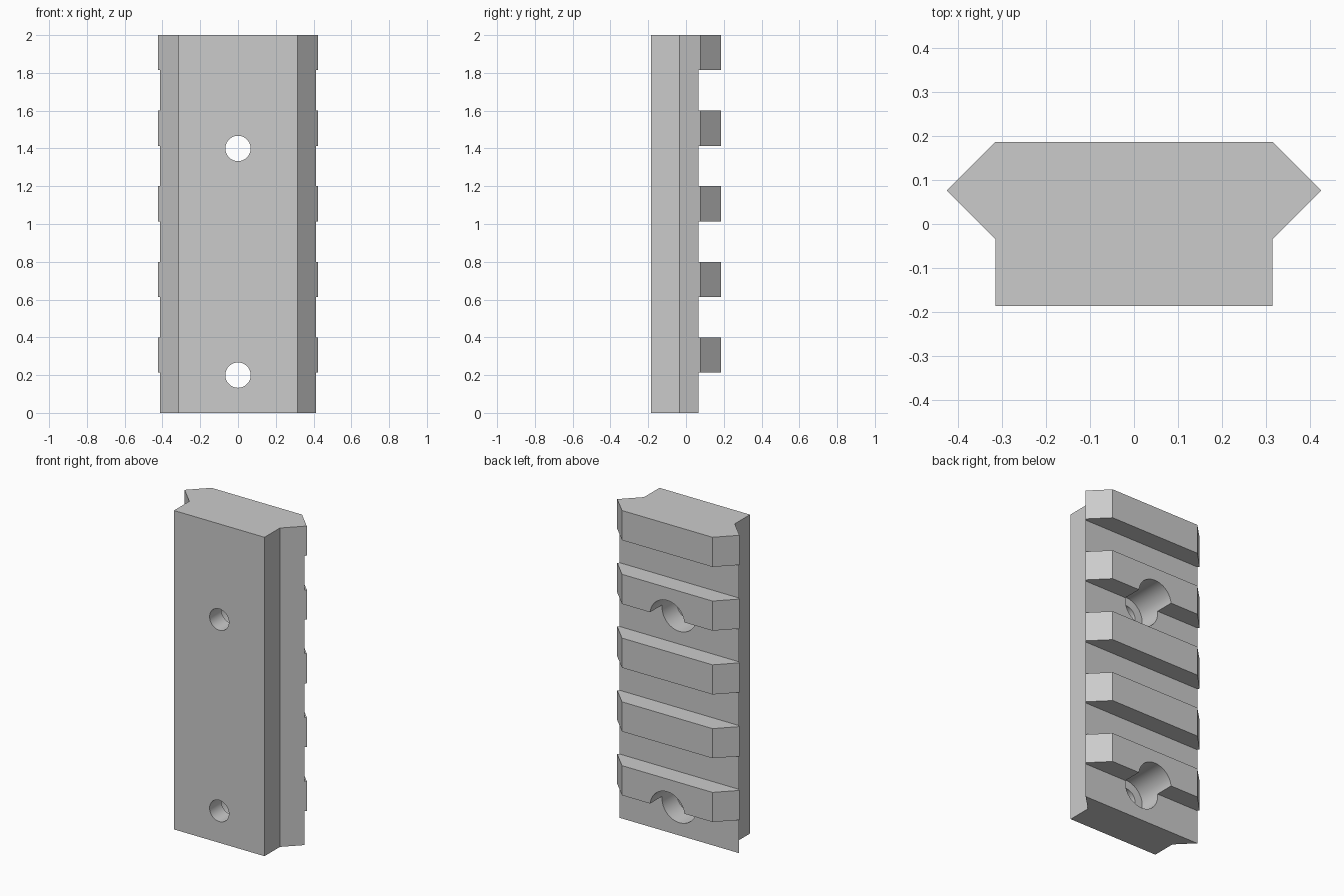
import bpy
import bmesh
import math
from mathutils import Matrix, Vector

if "Cube" in bpy.data.objects:
    bpy.data.objects.remove(bpy.data.objects["Cube"])

LENGTH, PITCH, SLOT = 2.0, 0.4, 0.214
BACK, FLOOR, FRONT = 0.186, 0.066, -0.186
HOLES = (0.2, 1.4)

grey = bpy.data.materials.new("plain grey")
grey.use_nodes = True
grey.diffuse_color = (0.6, 0.6, 0.6, 1)
grey.node_tree.nodes["Principled BSDF"].inputs["Base Color"].default_value = (0.6, 0.6, 0.6, 1)


def make_object(name, bm):
    bmesh.ops.recalc_face_normals(bm, faces=bm.faces)
    mesh = bpy.data.meshes.new(name)
    bm.to_mesh(mesh)
    bm.free()
    mesh.materials.append(grey)
    obj = bpy.data.objects.new(name, mesh)
    bpy.context.collection.objects.link(obj)
    return obj


def extrude_profile(name, half, height):
    """Extrude a half profile, mirrored across x, along z."""
    bm = bmesh.new()
    outline = half + [(-x, y) for x, y in reversed(half)]
    face = bm.faces.new([bm.verts.new((x, y, 0)) for x, y in outline])
    grown = bmesh.ops.extrude_face_region(bm, geom=[face])["geom"]
    verts = [v for v in grown if isinstance(v, bmesh.types.BMVert)]
    bmesh.ops.translate(bm, verts=verts, vec=(0, 0, height))
    return make_object(name, bm)


def cut(target, name, bm):
    cutter = make_object(name, bm)
    cutter.hide_render = True
    mod = target.modifiers.new(name, "BOOLEAN")
    mod.operation = "DIFFERENCE"
    mod.solver = "EXACT"
    mod.object = cutter
    bpy.context.view_layer.objects.active = target
    bpy.ops.object.modifier_apply(modifier=name)
    bpy.data.objects.remove(cutter)


# Rail with angled flanges
rail = extrude_profile("accessory_rail", [
    (0.314, FRONT), (0.314, -0.034), (0.424, 0.076), (0.314, BACK)], LENGTH)

# Cross slots, the lowest one open at the bottom end
slots = bmesh.new()
for i in range(5):
    bottom = i * PITCH - (0.1 if i == 0 else 0)
    top = i * PITCH + SLOT
    size = Vector((1.2, 0.3, top - bottom))
    place = Matrix.Translation((0, FLOOR + size.y / 2, (top + bottom) / 2))
    bmesh.ops.create_cube(slots, size=1, matrix=place @ Matrix.Diagonal(size).to_4x4())
cut(rail, "slot_cutter", slots)


# Screw holes and their wider head recesses
def bore(name, radius, y0, y1):
    bm = bmesh.new()
    for z in HOLES:
        place = Matrix.Translation((0, (y0 + y1) / 2, z)) @ Matrix.Rotation(math.pi / 2, 4, "X")
        bmesh.ops.create_cone(bm, cap_ends=True, segments=48, radius1=radius,
                              radius2=radius, depth=y1 - y0, matrix=place)
    cut(rail, name, bm)


bore("screw_hole_cutter", 0.067, -0.4, 0.4)
bore("head_recess_cutter", 0.12, -0.07, 0.4)

# Smooth bores, sharp edges elsewhere
bpy.ops.object.select_all(action="DESELECT")
rail.select_set(True)
bpy.context.view_layer.objects.active = rail
bpy.ops.object.shade_smooth_by_angle(angle=math.radians(30))
